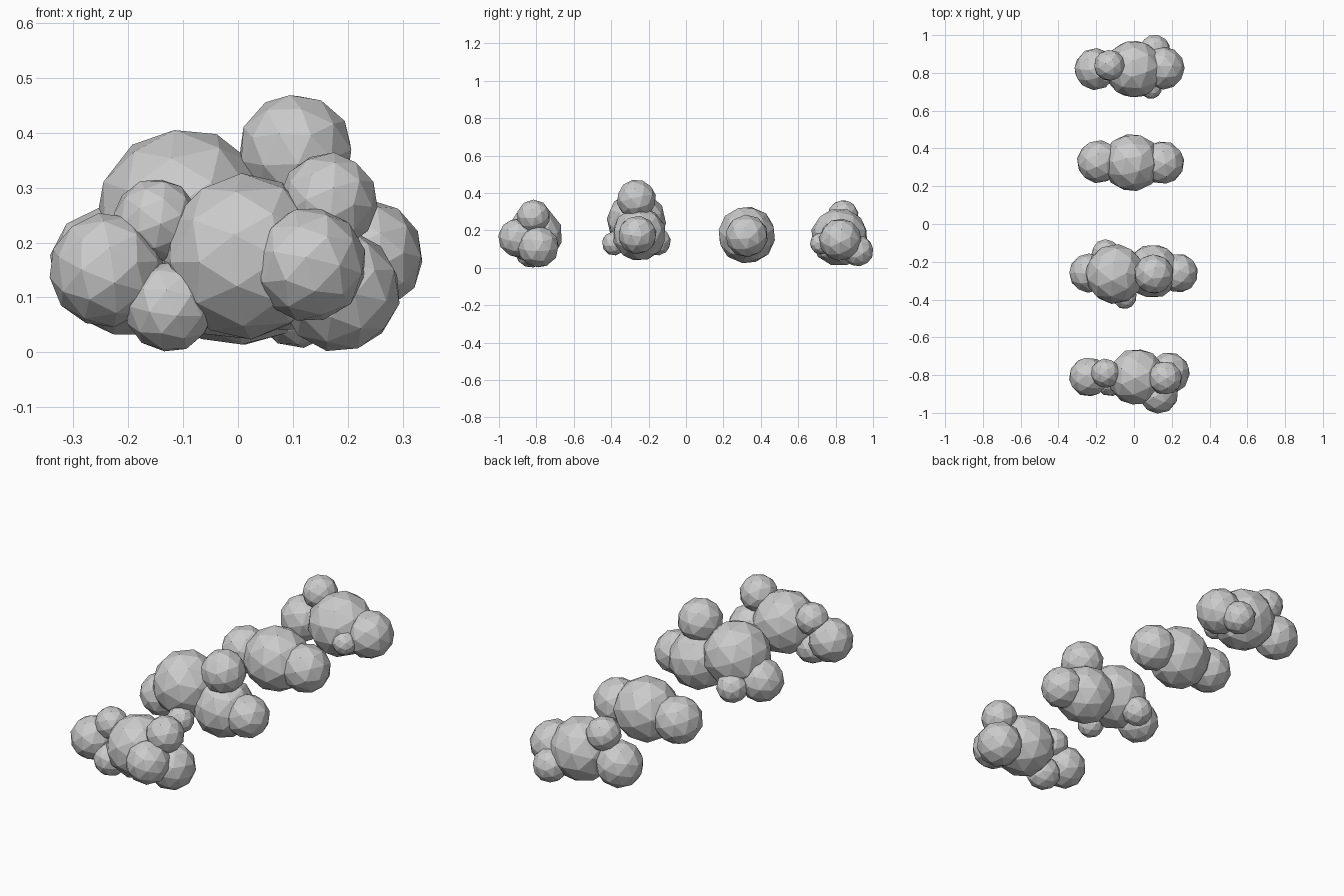
import bpy, bmesh, math, random
from mathutils import Matrix, Vector, Euler

random.seed(4)

# Each cloud: low-poly puffs as (x, y, z, radius)
CLOUDS = {
    "front_cloud": [
        (0.015, -0.81, 0.175, 0.152), (-0.24, -0.81, 0.15, 0.105),
        (0.13, -0.90, 0.16, 0.105), (-0.15, -0.79, 0.24, 0.078),
        (-0.125, -0.83, 0.083, 0.083), (0.185, -0.79, 0.112, 0.112),
        (0.165, -0.815, 0.275, 0.09)],
    "tall_cloud": [
        (-0.10, -0.265, 0.25, 0.16), (0.10, -0.25, 0.18, 0.145),
        (0.105, -0.265, 0.366, 0.106), (0.235, -0.26, 0.175, 0.104),
        (-0.24, -0.26, 0.16, 0.104), (-0.15, -0.155, 0.14, 0.075),
        (-0.05, -0.385, 0.13, 0.065)],
    "small_cloud": [
        (-0.01, 0.325, 0.175, 0.155), (0.152, 0.325, 0.17, 0.115),
        (-0.188, 0.33, 0.17, 0.115)],
    "back_cloud": [
        (0.0, 0.82, 0.163, 0.155), (0.155, 0.825, 0.15, 0.114),
        (-0.205, 0.82, 0.14, 0.112), (-0.13, 0.84, 0.28, 0.083),
        (0.11, 0.92, 0.09, 0.083), (0.09, 0.72, 0.13, 0.058)],
}


def make_cloud(name, puffs):
    bm = bmesh.new()
    for x, y, z, r in puffs:
        # Turn every puff differently so the facets vary
        turn = Euler([random.uniform(0, math.tau) for _ in range(3)]).to_matrix().to_4x4()
        bmesh.ops.create_icosphere(bm, subdivisions=2, radius=r,
                                   matrix=Matrix.Translation((x, y, z)) @ turn)
    mesh = bpy.data.meshes.new(name)
    bm.to_mesh(mesh)
    bm.free()
    obj = bpy.data.objects.new(name, mesh)
    bpy.context.collection.objects.link(obj)
    return obj


for name, puffs in CLOUDS.items():
    make_cloud(name, puffs)
